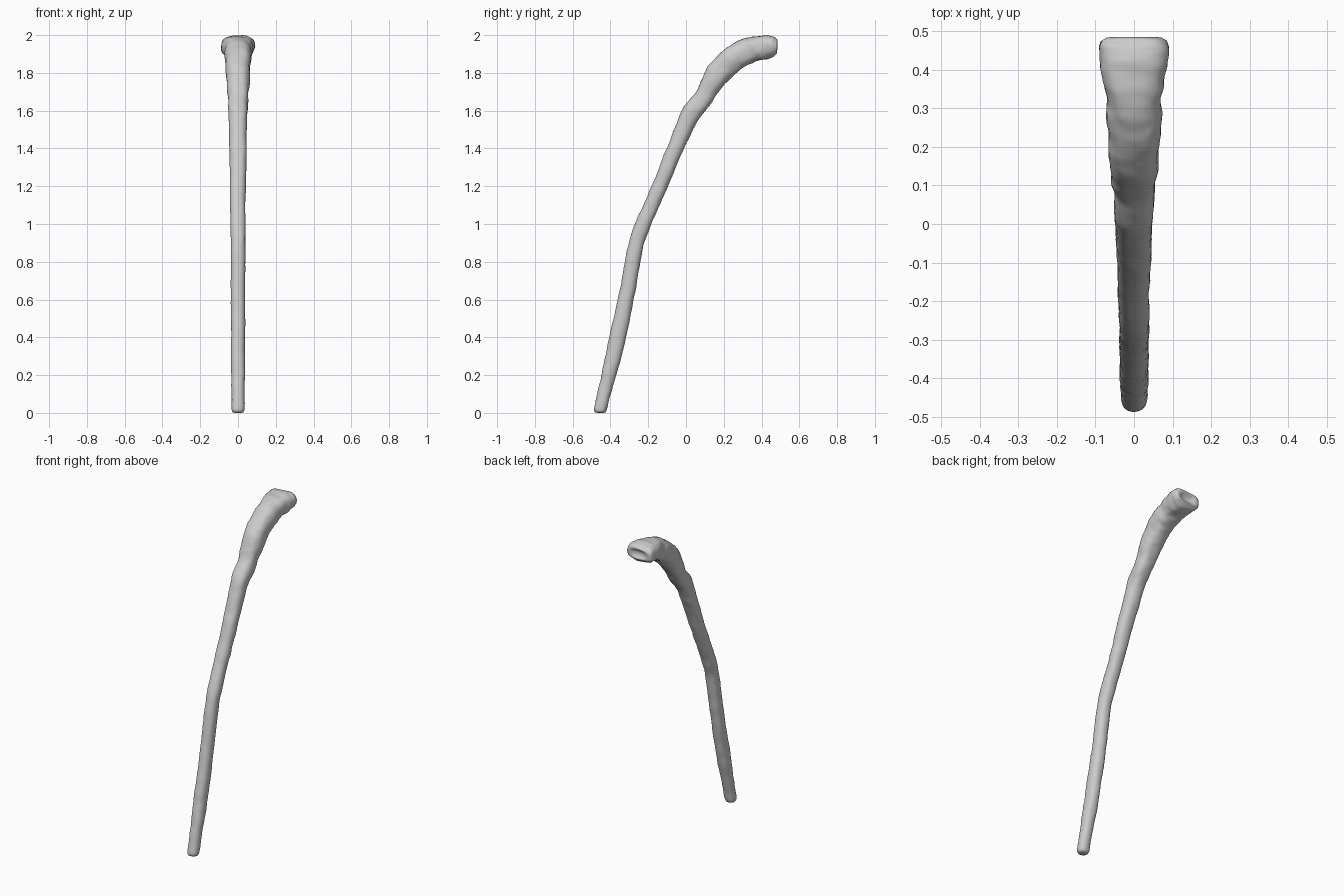
import bpy, bmesh, math
from mathutils import Vector, noise

if "Cube" in bpy.data.objects:
    bpy.data.objects.remove(bpy.data.objects["Cube"])

# Stations along the stick: outer edge (y, z), inner edge (y, z), half width in x
STATIONS = [
    (-0.487, 0.015, -0.422, 0.012, 0.033),
    (-0.450, 0.190, -0.377, 0.175, 0.036),
    (-0.413, 0.370, -0.328, 0.350, 0.037),
    (-0.350, 0.655, -0.270, 0.635, 0.038),
    (-0.292, 0.940, -0.217, 0.910, 0.039),
    (-0.190, 1.180, -0.125, 1.130, 0.041),
    (-0.100, 1.405, -0.032, 1.350, 0.045),
    (-0.022, 1.600, 0.050, 1.525, 0.049),
    (0.060, 1.710, 0.132, 1.640, 0.054),
    (0.118, 1.835, 0.205, 1.740, 0.062),
    (0.210, 1.930, 0.285, 1.815, 0.068),
    (0.315, 1.980, 0.355, 1.855, 0.073),
    (0.410, 1.998, 0.415, 1.872, 0.084),
    (0.455, 1.996, 0.455, 1.881, 0.089),
    (0.478, 1.980, 0.474, 1.898, 0.084),
]
SIDES, STEPS = 28, 10


def catmull(a, b, c, d, t):
    return 0.5 * (2 * b + (c - a) * t + (2 * a - 5 * b + 4 * c - d) * t * t
                  + (3 * b - a - 3 * c + d) * t ** 3)


def rings():
    last = len(STATIONS) - 1
    for i in range(last):
        near = [STATIONS[min(max(i + k, 0), last)] for k in (-1, 0, 1, 2)]
        for s in range(STEPS):
            yield [catmull(*q, s / STEPS) for q in zip(*near)]
    yield list(STATIONS[-1])


def add_ring(bm, st, power, rough):
    outer, inner = Vector((0, st[0], st[1])), Vector((0, st[2], st[3]))
    mid, half = (outer + inner) / 2, (outer - inner) / 2
    ring = []
    for k in range(SIDES):
        a = math.tau * k / SIDES
        c, s = math.cos(a), math.sin(a)
        u = math.copysign(abs(c) ** (2 / power), c)
        v = math.copysign(abs(s) ** (2 / power), s)
        off = Vector((u * st[4], 0, 0)) + half * v
        p = mid + off
        # knobbly whittled surface
        p += off.normalized() * rough * (noise.noise(p * 14) + 0.5 * noise.noise(p * 32))
        ring.append(bm.verts.new(p))
    return ring


def shrunk(st, f, dy, dz):
    y, z = (st[0] + st[2]) / 2, (st[1] + st[3]) / 2
    return [y + (st[0] - y) * f + dy, z + (st[1] - z) * f + dz,
            y + (st[2] - y) * f + dy, z + (st[3] - z) * f + dz, st[4] * f]


# curved stick
bm = bmesh.new()
path = list(rings())
n = len(path)
# rounded foot
loops = [add_ring(bm, shrunk(path[0], f, 0, dz), 2.2, 0)
         for f, dz in ((0.45, -0.0135), (0.85, -0.011))]
for i, st in enumerate(path):
    t = i / (n - 1)
    loops.append(add_ring(bm, st, 2.2 + 0.6 * t * t, 0.003 + 0.008 * t * t))
# head end face, slightly dished
for f, dy in ((0.85, 0.008), (0.6, -0.001), (0.3, -0.012)):
    loops.append(add_ring(bm, shrunk(path[-1], f, dy, 0), 2.6, 0.002))
for a, b in zip(loops, loops[1:]):
    for k in range(SIDES):
        j = (k + 1) % SIDES
        bm.faces.new((a[k], a[j], b[j], b[k]))
bm.faces.new(list(reversed(loops[0])))
bm.faces.new(loops[-1])
bmesh.ops.recalc_face_normals(bm, faces=bm.faces)
for f in bm.faces:
    f.smooth = True
mesh = bpy.data.meshes.new("curved_stick")
bm.to_mesh(mesh)
bm.free()
stick = bpy.data.objects.new("curved_stick", mesh)
bpy.context.collection.objects.link(stick)
